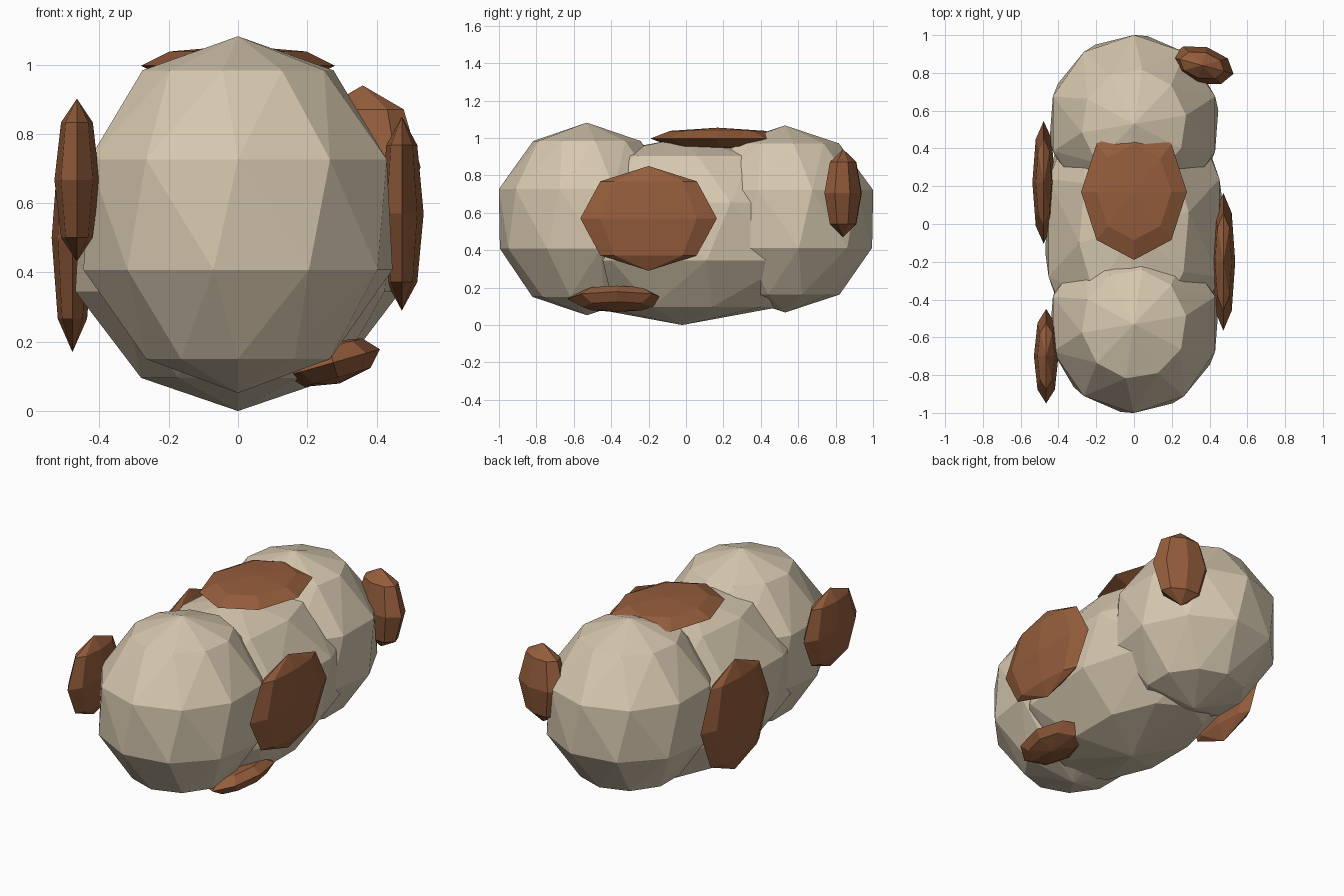
import bpy, bmesh, math
from mathutils import Matrix, Euler

cube = bpy.data.objects.get("Cube")
if cube:
    bpy.data.objects.remove(cube, do_unlink=True)


def material(name, rgb):
    mat = bpy.data.materials.new(name)
    mat.use_nodes = True
    color = (*rgb, 1)
    mat.diffuse_color = color
    bsdf = next(n for n in mat.node_tree.nodes if n.type == 'BSDF_PRINCIPLED')
    bsdf.inputs["Base Color"].default_value = color
    bsdf.inputs["Roughness"].default_value = 0.9
    return mat


tan = material("pale tan", (0.68, 0.58, 0.43))
brown = material("warm brown", (0.30, 0.11, 0.045))


def faceted_ball(name, center, radii, segments, rings, mat, twist=0, rot=(0, 0, 0)):
    """Low-poly ellipsoid; every other ring is turned by the twist angle."""
    bm = bmesh.new()
    bmesh.ops.create_uvsphere(bm, u_segments=segments, v_segments=rings, radius=1)
    if twist:
        for v in bm.verts:
            ring = round(math.acos(max(-1, min(1, v.co.z))) / math.pi * rings)
            if ring % 2:
                v.co.rotate(Euler((0, 0, math.radians(twist))))
        bmesh.ops.triangulate(bm, faces=[f for f in bm.faces if len(f.verts) > 3])
    turn = Euler([math.radians(a) for a in rot]).to_matrix().to_4x4()
    bm.transform(Matrix.Translation(center) @ turn @ Matrix.Diagonal((*radii, 1)))
    mesh = bpy.data.meshes.new(name)
    bm.to_mesh(mesh)
    bm.free()
    mesh.materials.append(mat)
    obj = bpy.data.objects.new(name, mesh)
    bpy.context.collection.objects.link(obj)
    return obj


# Body: a long middle with a rounded lobe at each end
faceted_ball("body_middle", (0, -0.02, 0.5), (0.5, 0.88, 0.5), 10, 5, tan, -9)
faceted_ball("front_lobe", (0, -0.53, 0.567), (0.475, 0.495, 0.515), 10, 5, tan, -9)
faceted_ball("back_lobe", (0, 0.53, 0.567), (0.475, 0.495, 0.5), 10, 5, tan, -9)

# Flattened spots pressed into the body
spots = [
    ("left_spot", (0.473, -0.2, 0.57), (0.063, 0.365, 0.28), (0, 0, 0)),
    ("right_spot", (-0.478, 0.22, 0.5), (0.06, 0.325, 0.33), (0, 0, 0)),
    ("front_right_spot", (-0.465, -0.7, 0.667), (0.065, 0.25, 0.235), (0, 0, 0)),
    ("top_spot", (0, 0.17, 0.997), (0.28, 0.36, 0.058), (0, 0, 0)),
    ("back_left_spot", (0.36, 0.84, 0.705), (0.173, 0.1, 0.235), (0, 0, -15)),
    ("bottom_spot", (0.275, -0.37, 0.14), (0.14, 0.265, 0.063), (0, -16, 0)),
]
for name, center, radii, rot in spots:
    faceted_ball(name, center, radii, 8, 4, brown, rot=rot)
